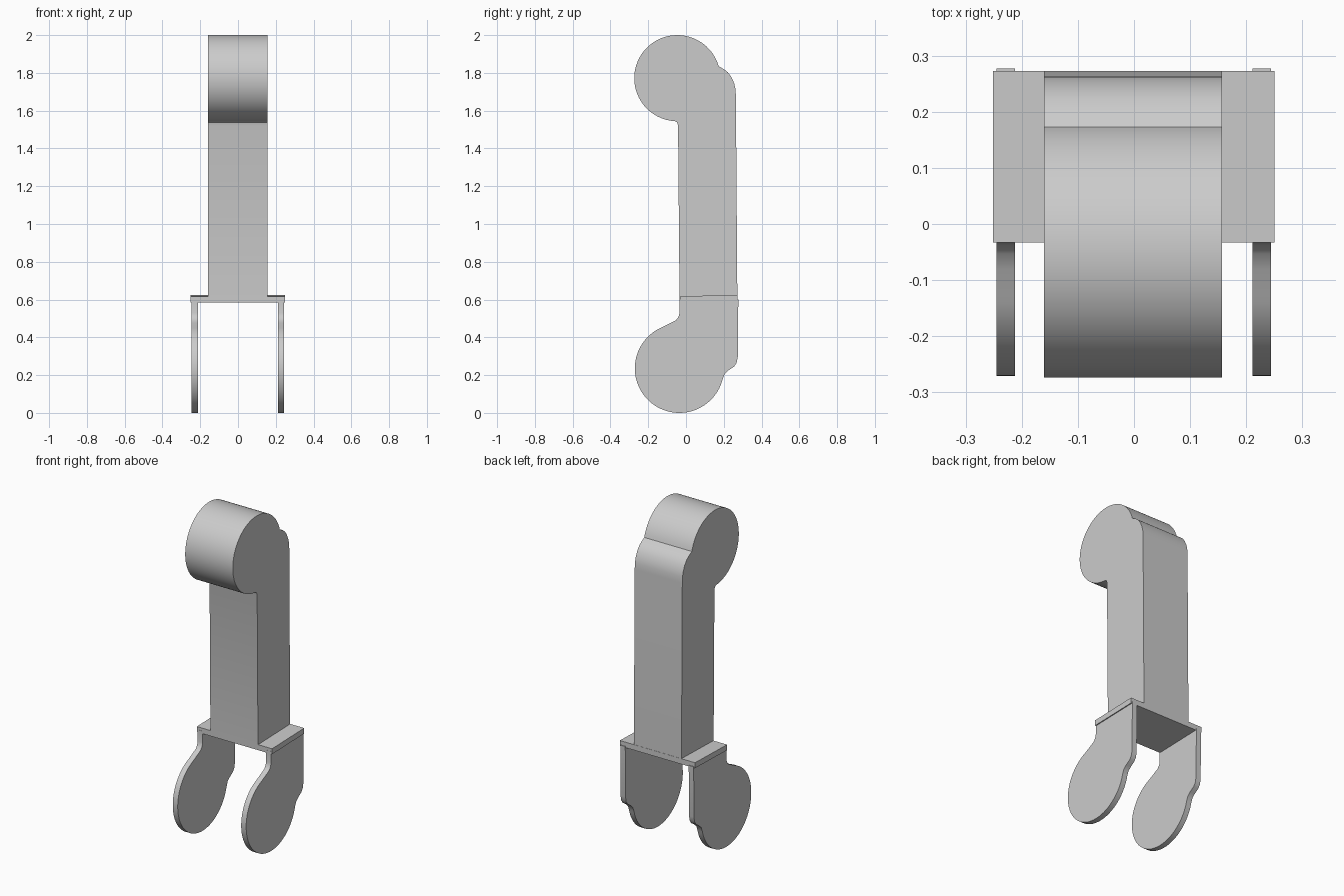
import bpy, bmesh
from math import sin, cos, radians

cube = bpy.data.objects.get("Cube")
if cube:
    bpy.data.objects.remove(cube, do_unlink=True)

# Single grey finish
grey = bpy.data.materials.new("plain grey")
grey.use_nodes = True
colour = (0.6, 0.6, 0.6, 1)
grey.diffuse_color = colour
grey.node_tree.nodes["Principled BSDF"].inputs["Base Color"].default_value = colour


def arc(cy, cz, r, start, end, steps=56):
    """Points on a circle in the side plane, angles in degrees."""
    angles = [radians(start + (end - start) * i / steps) for i in range(steps + 1)]
    return [(cy + r * cos(a), cz + r * sin(a)) for a in angles]


def prism(name, outline, x0, x1):
    """Extrude a side outline (y, z) from x0 to x1."""
    bm = bmesh.new()
    face = bm.faces.new([bm.verts.new((x0, y, z)) for y, z in outline])
    out = bmesh.ops.extrude_face_region(bm, geom=[face])
    moved = [g for g in out["geom"] if isinstance(g, bmesh.types.BMVert)]
    bmesh.ops.translate(bm, verts=moved, vec=(x1 - x0, 0, 0))
    bmesh.ops.recalc_face_normals(bm, faces=bm.faces)
    mesh = bpy.data.meshes.new(name)
    bm.to_mesh(mesh)
    bm.free()
    mesh.materials.append(grey)
    obj = bpy.data.objects.new(name, mesh)
    bpy.context.collection.objects.link(obj)
    bpy.ops.object.select_all(action="DESELECT")
    obj.select_set(True)
    bpy.context.view_layer.objects.active = obj
    bpy.ops.object.shade_smooth_by_angle(angle=radians(28))
    return obj


# Upper arm: straight column, round head and rounded shoulder behind it
arm = [(-0.034, 0.588), (-0.042, 1.52), (-0.047, 1.538), (-0.06, 1.545)]
arm += arc(-0.046, 1.772, 0.228, 264, 16)
arm += [(0.2, 1.82), (0.222, 1.803), (0.241, 1.777),
        (0.255, 1.745), (0.262, 1.715), (0.264, 1.68), (0.272, 0.592)]
prism("upper_arm", arm, -0.16, 0.157)

# Mounting plate between arm and fork
plate = [(-0.033, 0.584), (-0.033, 0.617), (0.273, 0.625), (0.273, 0.592)]
prism("mounting_plate", plate, -0.251, 0.25)

# Fork: two thin side plates with round ends
fork = [(-0.034, 0.6), (-0.034, 0.53), (-0.039, 0.51),
        (-0.053, 0.491), (-0.08, 0.477)]
fork += arc(-0.035, 0.236, 0.236, 112, 346)
fork += [(0.205, 0.207), (0.225, 0.225), (0.255, 0.245),
         (0.268, 0.265), (0.274, 0.295), (0.277, 0.6)]
for side, x0, x1 in (("left", 0.211, 0.244), ("right", -0.245, -0.212)):
    prism("fork_plate_" + side, fork, x0, x1)
